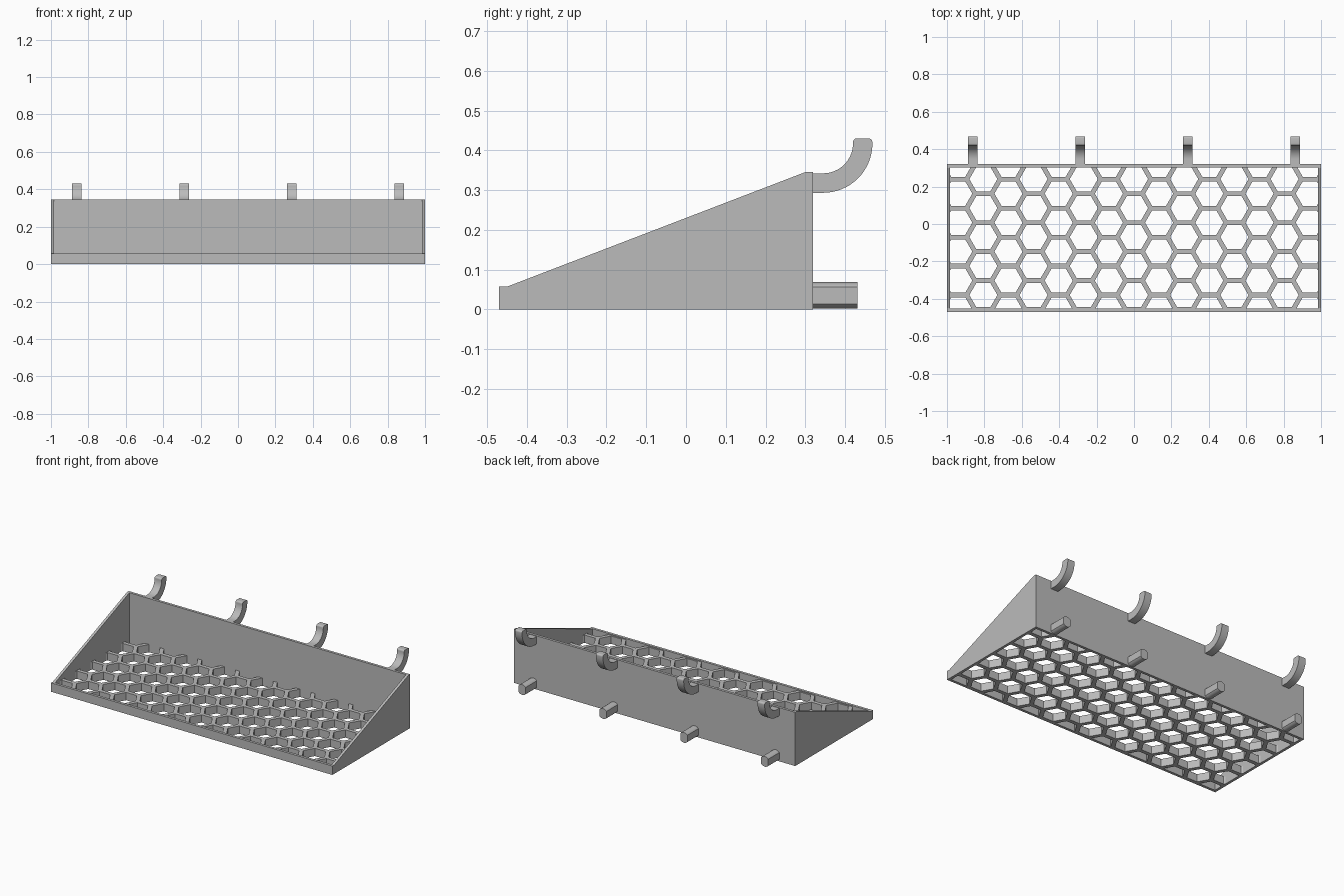
import bpy, bmesh, math
from mathutils import Vector

old = bpy.data.objects.get("Cube")
if old:
    bpy.data.objects.remove(old, do_unlink=True)

GREY = (0.5, 0.5, 0.5, 1.0)
mat = bpy.data.materials.new("grey plastic")
mat.use_nodes = True
mat.diffuse_color = GREY
mat.node_tree.nodes["Principled BSDF"].inputs["Base Color"].default_value = GREY

# Main sizes
FRONT, BACK, WALL = -0.47, 0.32, 0.017
INNER = 1.0 - WALL
FLOOR_H, RIM_H, TOP_H = 0.05, 0.057, 0.345
PITCH, HEX_FLAT = 0.155, 0.13
PEG_X = (-0.862, -0.287, 0.287, 0.862)


def add_prism(bm, profile, axis, start, end):
    """Extrude a closed 2D profile along x, y or z."""
    def place(p, t):
        return {"x": (t, p[0], p[1]), "y": (p[0], t, p[1]), "z": (p[0], p[1], t)}[axis]
    face = bm.faces.new([bm.verts.new(place(p, start)) for p in profile])
    ext = bmesh.ops.extrude_face_region(bm, geom=[face])
    shift = Vector(place((0, 0), end - start))
    verts = [g for g in ext["geom"] if isinstance(g, bmesh.types.BMVert)]
    bmesh.ops.translate(bm, vec=shift, verts=verts)


def make_object(name, prisms, smooth=False):
    bm = bmesh.new()
    for p in prisms:
        add_prism(bm, *p)
    bmesh.ops.recalc_face_normals(bm, faces=bm.faces)
    mesh = bpy.data.meshes.new(name)
    bm.to_mesh(mesh)
    bm.free()
    mesh.materials.append(mat)
    obj = bpy.data.objects.new(name, mesh)
    bpy.context.collection.objects.link(obj)
    if smooth:
        bpy.ops.object.select_all(action="DESELECT")
        obj.select_set(True)
        bpy.context.view_layer.objects.active = obj
        bpy.ops.object.shade_smooth_by_angle(angle=math.radians(30))
    return obj


def rect(a0, a1, b0, b1):
    return [(a0, b0), (a1, b0), (a1, b1), (a0, b1)]


def arc(cx, cy, r, a0, a1, n):
    return [(cx + r * math.cos(math.radians(a0 + (a1 - a0) * i / n)),
             cy + r * math.sin(math.radians(a0 + (a1 - a0) * i / n))) for i in range(n + 1)]


# Sloping side walls
side = [(FRONT, 0), (BACK, 0), (BACK, TOP_H), (BACK - 0.02, TOP_H),
        (FRONT + 0.02, RIM_H), (FRONT, RIM_H)]
make_object("left_wall", [(side, "x", INNER, 1.0)])
make_object("right_wall", [(side, "x", -1.0, -INNER)])

# Back wall and low front lip
make_object("back_wall", [(rect(BACK - WALL, BACK, 0, TOP_H), "x", -INNER, INNER)])
make_object("front_lip", [(rect(FRONT, FRONT + WALL, 0, RIM_H), "x", -INNER, INNER)])

# Honeycomb floor: a plate pierced by staggered hexagonal holes
floor = make_object("honeycomb_floor", [
    (rect(-INNER, INNER, FRONT + WALL, BACK - WALL), "z", 0, FLOOR_H)])
holes = []
for col in range(-7, 8):
    for row in range(6):
        cx = col * PITCH * math.sqrt(3) / 2
        cy = 0.24 - row * PITCH + (PITCH / 2 if col % 2 else 0)
        if cy < -0.5:
            continue
        hexagon = arc(cx, cy, HEX_FLAT / math.sqrt(3), 0, 300, 5)
        holes.append((hexagon, "z", -0.05, FLOOR_H + 0.05))
cutter = make_object("hole_cutter", holes)
cutter.hide_render = True
mod = floor.modifiers.new("holes", "BOOLEAN")
mod.operation = "DIFFERENCE"
mod.solver = "EXACT"
mod.object = cutter
bpy.context.view_layer.objects.active = floor
bpy.ops.object.modifier_apply(modifier=mod.name)
bpy.data.objects.remove(cutter, do_unlink=True)

# Curved hooks on top, flat-sided round pegs below
CY, CZ, R_IN, R_OUT, TIP = 0.345, 0.417, 0.075, 0.124, 0.43
hook = [(BACK - 0.005, CZ - R_OUT)]
hook += arc(CY, CZ, R_OUT, -90, 0, 16)
hook += arc(CY + R_OUT - 0.01, TIP - 0.01, 0.01, 0, 90, 4)
hook += arc(CY + R_IN + 0.01, TIP - 0.01, 0.01, 90, 180, 4)
hook += arc(CY, CZ, R_IN, 0, -90, 16)
hook += [(BACK - 0.005, CZ - R_IN)]

HALF, PEG_R, PEG_Z = 0.025, 0.033, 0.035
flat = math.degrees(math.acos(HALF / PEG_R))
for i, x in enumerate(PEG_X, 1):
    make_object(f"hook_{i}", [(hook, "x", x - HALF, x + HALF)], smooth=True)
    peg = (arc(x, PEG_Z, PEG_R, flat, 180 - flat, 10)
           + arc(x, PEG_Z, PEG_R, 180 + flat, 360 - flat, 10))
    make_object(f"peg_{i}", [(peg, "y", BACK - 0.005, 0.432)], smooth=True)
